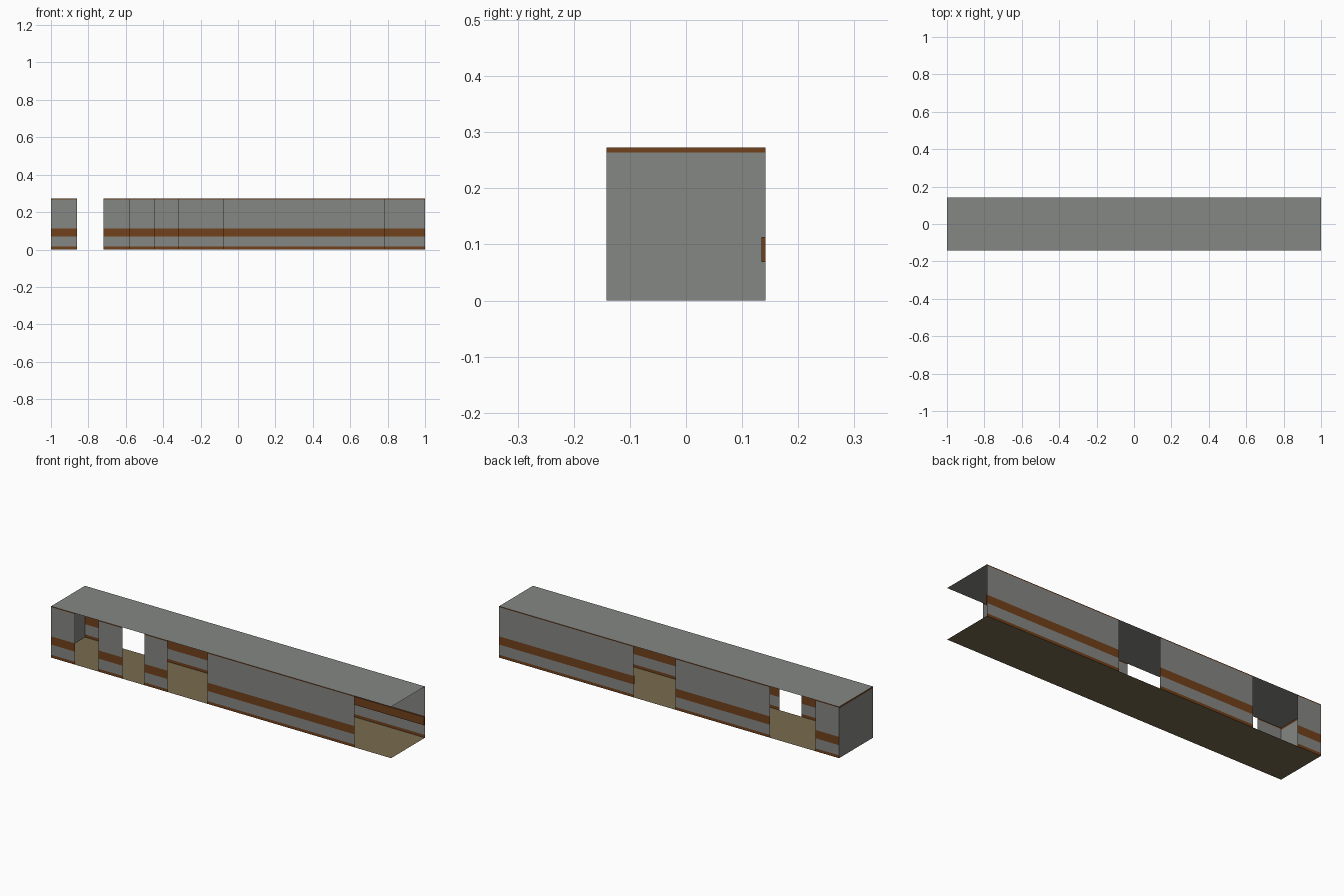
import bpy, bmesh

if "Cube" in bpy.data.objects:
    bpy.data.objects.remove(bpy.data.objects["Cube"])

L, W, H = 1.0, 0.142, 0.273


def material(name, rgb):
    m = bpy.data.materials.new(name)
    m.diffuse_color = (*rgb, 1)
    m.use_nodes = True
    m.node_tree.nodes["Principled BSDF"].inputs["Base Color"].default_value = m.diffuse_color
    return m


GREY = material("grey_plaster", (0.235, 0.242, 0.228))
BROWN = material("brown_wood", (0.165, 0.052, 0.011))
TAN = material("tan_floor", (0.19, 0.145, 0.073))


def finish(name, bm, mats):
    me = bpy.data.meshes.new(name)
    bm.to_mesh(me)
    bm.free()
    for m in mats:
        me.materials.append(m)
    ob = bpy.data.objects.new(name, me)
    bpy.context.collection.objects.link(ob)
    return ob


def banded_wall(name, a, b, bands):
    """Upright sheet from a to b; bands = list of (top height, material index)."""
    bm = bmesh.new()
    low = [bm.verts.new((*p, 0)) for p in (a, b)]
    for top, idx in bands:
        high = [bm.verts.new((*p, top)) for p in (a, b)]
        f = bm.faces.new((low[0], low[1], high[1], high[0]))
        f.material_index = idx
        low = high
    return finish(name, bm, [GREY, BROWN])


def slab(name, z, mat, up):
    bm = bmesh.new()
    pts = [(-L, -W), (L, -W), (L, W), (-L, W)]
    vs = [bm.verts.new((x, y, z)) for x, y in (pts if up else pts[::-1])]
    bm.faces.new(vs)
    return finish(name, bm, [mat])


# floor and roof sheets
slab("floor", 0, TAN, True)
slab("roof", H, GREY, True)

# side walls: skirting, plaster, chair rail, plaster, cornice
BANDS = [(0.015, 1), (0.069, 0), (0.113, 1), (H - 0.005, 0), (H, 1)]
front_spans = [(-1, -0.86), (-0.72, -0.58), (-0.45, -0.315), (-0.08, 0.785)]
back_spans = [(-1, -0.86), (-0.593, -0.038), (0.208, 1)]
for i, (x0, x1) in enumerate(front_spans):
    banded_wall(f"front_wall_{i + 1}", (x0, -W), (x1, -W), BANDS)
for i, (x0, x1) in enumerate(back_spans):
    banded_wall(f"back_wall_{i + 1}", (x1, W), (x0, W), BANDS)

# closed left end with a cornice strip; the right end stays open
banded_wall("end_wall", (-L, W), (-L, -W), [(H - 0.009, 0), (H, 1)])

# raised rail on the inside of the long back wall
bm = bmesh.new()
bmesh.ops.create_cube(bm, size=1)
x0, x1 = back_spans[-1]
for v in bm.verts:
    v.co = ((x0 + x1) / 2 + v.co.x * (x1 - x0),
            W - 0.004 + v.co.y * 0.007,
            0.091 + v.co.z * 0.044)
finish("inner_chair_rail", bm, [BROWN])
